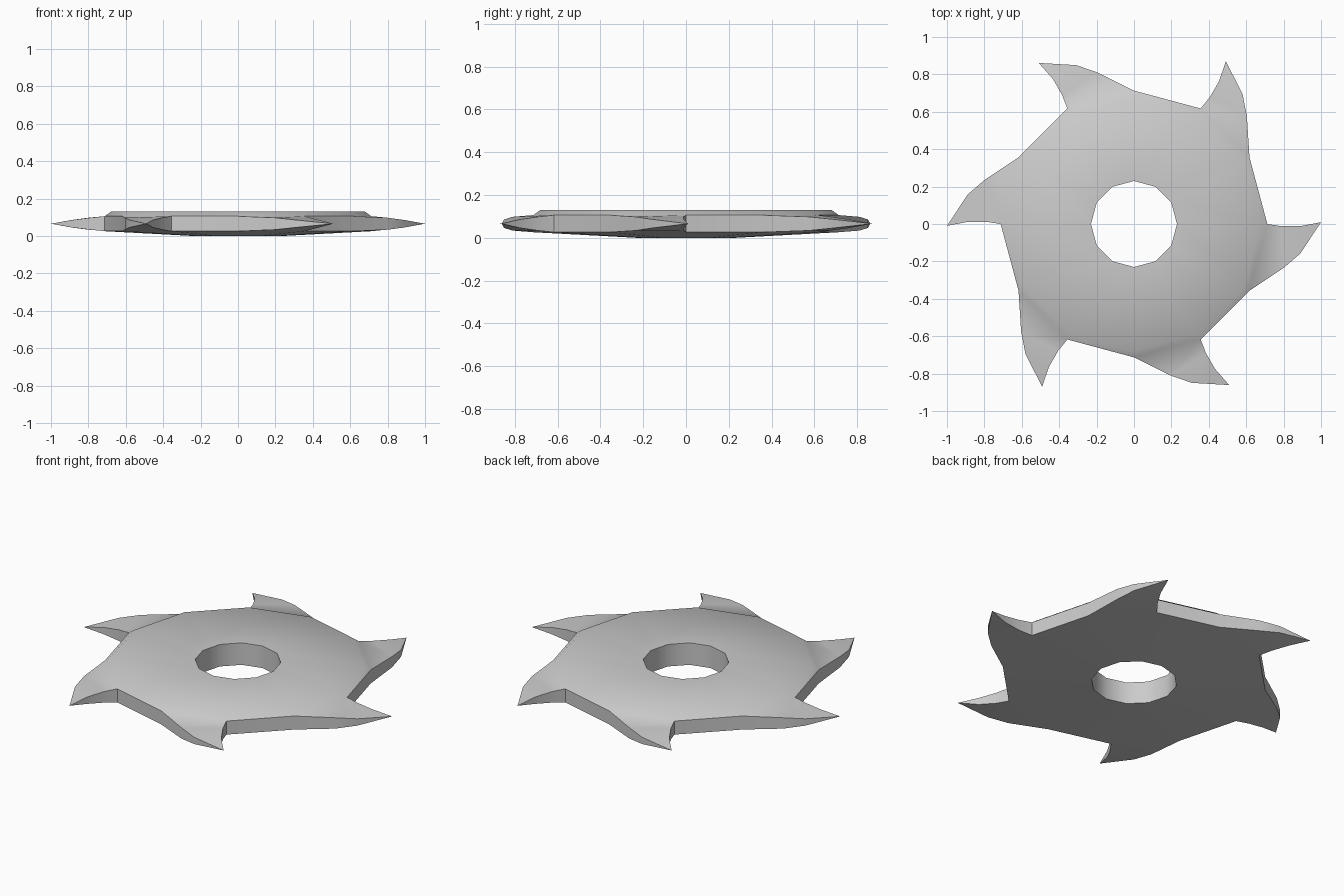
import bpy, bmesh, math
from mathutils import Matrix, Vector

if "Cube" in bpy.data.objects:
    bpy.data.objects.remove(bpy.data.objects["Cube"])

TEETH = 6
bm = bmesh.new()


def ring(r, z):
    """Twelve points running clockwise, starting on +x."""
    return [bm.verts.new((r * math.cos(-math.radians(30 * i)),
                          r * math.sin(-math.radians(30 * i)), z)) for i in range(12)]


def bridge(a, b):
    for i in range(12):
        j = (i + 1) % 12
        bm.faces.new((a[i], a[j], b[j], b[i]))


# Disc: bore, flat top with bevelled rim, slightly conical underside
bore_top, bore_low = ring(0.23, 0.13), ring(0.23, 0.0)
rim_in = ring(0.68, 0.13)
rim_top, rim_low = ring(0.713, 0.106), ring(0.713, 0.026)
bridge(bore_top, bore_low)
bridge(bore_top, rim_in)
bridge(rim_in, rim_top)
bridge(bore_low, rim_low)

# Hooked tooth: (hook-side point, back-side point, hook z low/high, back z low/high)
SECTIONS = [((0.79, -0.012), (0.80, -0.235), (0.034, 0.098), (0.034, 0.098)),
            ((0.888, -0.012), (0.89, -0.157), (0.046, 0.086), (0.046, 0.086))]
TIP = (1.0, 0.01, 0.066)

for t in range(TEETH):
    rot = Matrix.Rotation(-math.radians(60 * t), 3, 'Z')

    def vert(x, y, z):
        return bm.verts.new(rot @ Vector((x, y, z)))

    k = 2 * t
    # each loop is hook top, back top, back low, hook low
    prev = [rim_top[k], rim_top[k + 1], rim_low[k + 1], rim_low[k]]
    for a, b, za, zb in SECTIONS:
        cur = [vert(*a, za[1]), vert(*b, zb[1]), vert(*b, zb[0]), vert(*a, za[0])]
        for i in range(4):
            j = (i + 1) % 4
            bm.faces.new((prev[i], prev[j], cur[j], cur[i]))
        prev = cur
    tip = vert(*TIP)
    for i in range(4):
        bm.faces.new((prev[i], prev[(i + 1) % 4], tip))
    # straight rim wall up to the next tooth
    n = (k + 2) % 12
    bm.faces.new((rim_top[k + 1], rim_top[n], rim_low[n], rim_low[k + 1]))

bmesh.ops.recalc_face_normals(bm, faces=bm.faces)
mesh = bpy.data.meshes.new("toothed_blade")
bm.to_mesh(mesh)
bm.free()
blade = bpy.data.objects.new("toothed_blade", mesh)
bpy.context.collection.objects.link(blade)

# Smooth faces with crisp wall edges
bpy.context.view_layer.objects.active = blade
blade.select_set(True)
bpy.ops.object.shade_smooth_by_angle(angle=math.radians(42))
